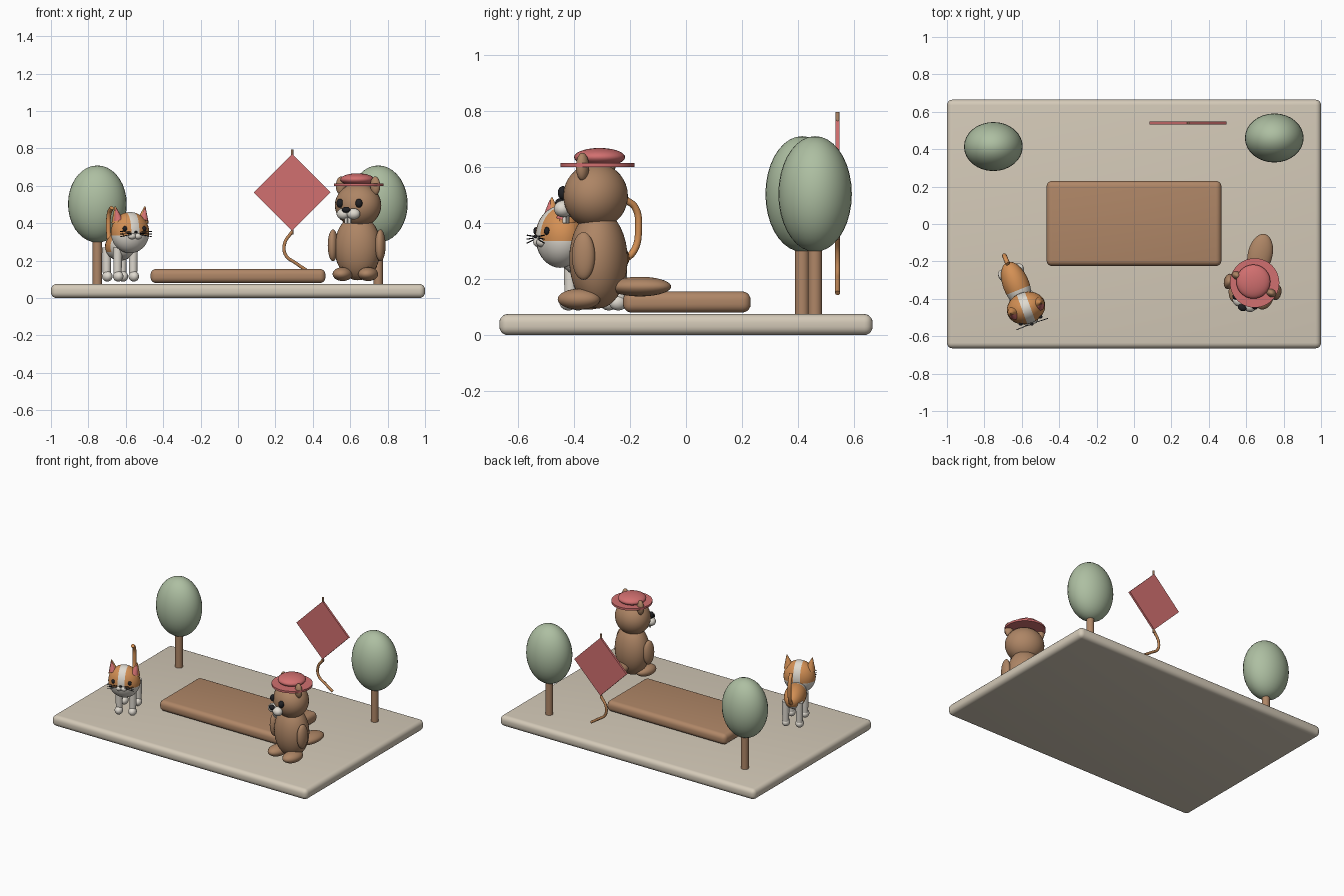
import bpy, bmesh, math
from mathutils import Matrix, Vector

cube = bpy.data.objects.get("Cube")
if cube:
    bpy.data.objects.remove(cube, do_unlink=True)


def material(name, *rgb):
    m = bpy.data.materials.new(name)
    m.use_nodes = True
    m.diffuse_color = (*rgb, 1)
    m.node_tree.nodes["Principled BSDF"].inputs["Base Color"].default_value = (*rgb, 1)
    return m


SAND = material("sand", .66, .59, .48)
WOOD = material("wood", .43, .24, .135)
FUR = material("brown_fur", .42, .235, .13)
LEAF = material("leaf_green", .42, .52, .36)
RED = material("soft_red", .64, .16, .16)
ORANGE = material("cat_orange", .66, .28, .09)
WHITE = material("cream_white", .74, .70, .63)
BLACK = material("black", .015, .015, .018)
ROPE = material("rope_orange", .50, .23, .09)

WORLD = Matrix.Identity(4)


def frame(x, y, degrees):
    """Upright local frame for a turned figure part."""
    return Matrix.Translation((x, y, 0)) @ Matrix.Rotation(math.radians(degrees), 4, 'Z')


def finish(name, bm, mats, at=WORLD, angle=40):
    mesh = bpy.data.meshes.new(name)
    bm.to_mesh(mesh)
    bm.free()
    for m in mats if isinstance(mats, list) else [mats]:
        mesh.materials.append(m)
    ob = bpy.data.objects.new(name, mesh)
    bpy.context.collection.objects.link(ob)
    ob.matrix_world = at
    bpy.ops.object.select_all(action='DESELECT')
    ob.select_set(True)
    bpy.context.view_layer.objects.active = ob
    bpy.ops.object.shade_smooth_by_angle(angle=math.radians(angle))
    return ob


def ball(name, mats, loc, size, at=WORLD, cuts=(), rule=None):
    """Ellipsoid, optionally cut by planes and coloured by a rule."""
    bm = bmesh.new()
    bmesh.ops.create_uvsphere(bm, u_segments=32, v_segments=18, radius=1)
    bmesh.ops.transform(bm, verts=bm.verts,
                        matrix=Matrix.Translation(loc) @ Matrix.Diagonal((*size, 1)))
    for co, no in cuts:
        bmesh.ops.bisect_plane(bm, geom=bm.verts[:] + bm.edges[:] + bm.faces[:],
                               plane_co=co, plane_no=no)
    if rule:
        for f in bm.faces:
            f.material_index = rule(f.calc_center_median())
    return finish(name, bm, mats, at)


def rod(name, mat, a, b, r1, r2=None, at=WORLD, sides=24):
    """Straight cylinder or cone between two points."""
    a, b = Vector(a), Vector(b)
    bm = bmesh.new()
    bmesh.ops.create_cone(bm, cap_ends=True, segments=sides, radius1=r1,
                          radius2=r1 if r2 is None else r2, depth=(b - a).length)
    turn = (b - a).to_track_quat('Z', 'Y').to_matrix().to_4x4()
    bmesh.ops.transform(bm, verts=bm.verts, matrix=Matrix.Translation((a + b) / 2) @ turn)
    return finish(name, bm, mat, at)


def block(name, mat, loc, size, bevel, at=WORLD):
    bm = bmesh.new()
    bmesh.ops.create_cube(bm, size=1)
    bmesh.ops.transform(bm, verts=bm.verts,
                        matrix=Matrix.Translation(loc) @ Matrix.Diagonal((*size, 1)))
    bmesh.ops.bevel(bm, geom=bm.edges[:], offset=bevel, segments=5, profile=.5,
                    affect='EDGES')
    return finish(name, bm, mat, at)


def tube(name, mat, points, radius, at=WORLD):
    curve = bpy.data.curves.new(name, 'CURVE')
    curve.dimensions = '3D'
    curve.bevel_depth = radius
    curve.bevel_resolution = 3
    curve.use_fill_caps = True
    s = curve.splines.new('BEZIER')
    s.bezier_points.add(len(points) - 1)
    for p, co in zip(s.bezier_points, points):
        p.co = co
        p.handle_left_type = p.handle_right_type = 'AUTO'
    curve.materials.append(mat)
    ob = bpy.data.objects.new(name, curve)
    bpy.context.collection.objects.link(ob)
    ob.matrix_world = at


SIDES = (("left", 1), ("right", -1))

# Ground slab and wooden platform
block("ground_slab", SAND, (0, 0, .0375), (2, 1.33, .075), .03)
block("platform", WOOD, (0, .003, .118), (.935, .455, .075), .03)

# Trees
for side, x, y in (("left", .75, .46), ("right", -.752, .414)):
    rod(side + "_tree_trunk", WOOD, (x, y, .07), (x, y, .36), .025)
    ball(side + "_tree_crown", LEAF, (x, y, .503), (.157, .131, .206))

# Kite: diamond sail, spar and trailing string
KITE = Matrix.Translation((.289, .54, .565))
bm = bmesh.new()
bmesh.ops.create_cone(bm, cap_ends=True, segments=4, radius1=.205, radius2=.205, depth=.014)
bmesh.ops.rotate(bm, verts=bm.verts, matrix=Matrix.Rotation(math.pi / 2, 3, 'X'))
finish("kite_sail", bm, RED, KITE)
rod("kite_spar", WOOD, (0, 0, -.225), (0, 0, .23), .0068, at=KITE, sides=12)
tube("kite_string", ROPE, [(0, 0, -.21), (-.04, 0, -.275), (-.034, 0, -.335),
                           (.02, 0, -.378), (.075, 0, -.415)], .009, KITE)

# Beaver body
B = frame(.64, -.312, -13)
ball("beaver_body", FUR, (0, 0, .27), (.125, .103, .175), B)
ball("beaver_tail", FUR, (0, .152, .173), (.066, .113, .035), B)
for side, s in SIDES:
    ball(side + "_beaver_arm", FUR, (s * .13, -.025, .282), (.027, .042, .085), B)
    ball(side + "_beaver_foot", FUR, (s * .07, -.055, .128), (.052, .077, .037), B)

# Beaver head, turned a little further than the body
H = frame(.642, -.322, -27)
ball("beaver_head", FUR, (0, 0, .496), (.127, .112, .117), H)
ball("beaver_nose", BLACK, (0, -.141, .472), (.024, .017, .016), H)
for side, s in SIDES:
    ball(side + "_beaver_eye", BLACK, (s * .057, -.102, .507), (.019, .018, .024), H)
    ball(side + "_beaver_muzzle", WHITE, (s * .031, -.114, .45), (.036, .032, .03), H)
    ball(side + "_beaver_ear", FUR, (s * .103, 0, .6), (.028, .022, .05), H)
    block(side + "_beaver_tooth", WHITE, (s * .01, -.118, .415), (.017, .012, .034), .003, H)

# Hat
rod("hat_brim", RED, (.645, -.315, .599), (.645, -.315, .613), .132, sides=48)
ball("hat_crown", RED, (.638, -.308, .634), (.091, .091, .033))

# Cat body: white chest and belly, orange back half
C = frame(-.63, -.325, 22)
ball("cat_body", [WHITE, ORANGE], (0, 0, .275), (.07, .13, .075), C,
     cuts=[((0, -.03, 0), (0, 1, 0)), ((0, 0, .245), (0, 0, 1))],
     rule=lambda c: int(c.y > -.03 and c.z > .245))
for end, y in (("front", -.075), ("back", .08)):
    for side, s in SIDES:
        name = f"{end}_{side}_cat_"
        rod(name + "leg", WHITE, (s * .045, y, .115), (s * .045, y, .27), .021, .025, C)
        ball(name + "paw", WHITE, (s * .045, y - .008, .116), (.027, .033, .028), C)
tube("cat_tail", ORANGE, [(0, .1, .26), (0, .15, .3), (0, .168, .38),
                          (0, .155, .455), (0, .12, .482)], .0125, C)

# Cat head: orange cap split by a white blaze, white lower face
K = frame(-.577, -.449, 20)
ball("cat_head", [WHITE, ORANGE], (0, 0, .35), (.105, .085, .11), K,
     cuts=[((0, 0, .335), (0, 0, 1)), ((.023, 0, 0), (1, 0, 0)), ((-.023, 0, 0), (1, 0, 0))],
     rule=lambda c: int(c.z > .335 and abs(c.x) > .023))
ball("cat_nose", BLACK, (0, -.093, .352), (.009, .007, .006), K)
for side, s in SIDES:
    ball(side + "_cat_muzzle", WHITE, (s * .017, -.076, .331), (.022, .018, .017), K)
    ball(side + "_cat_eye", BLACK, (s * .055, -.07, .371), (.012, .01, .014), K)
    rod(side + "_cat_ear", ORANGE, (s * .07, 0, .405), (s * .085, 0, .49), .034, .003, K)
    rod(side + "_cat_inner_ear", RED, (s * .072, -.013, .415), (s * .084, -.008, .48),
        .026, .002, K)
    for i in range(3):
        rod(f"{side}_cat_whisker_{i + 1}", BLACK, (s * .025, -.09, .34 + i * .006),
            (s * .09, -.092, .328 + i * .014), .0022, at=K, sides=6)
